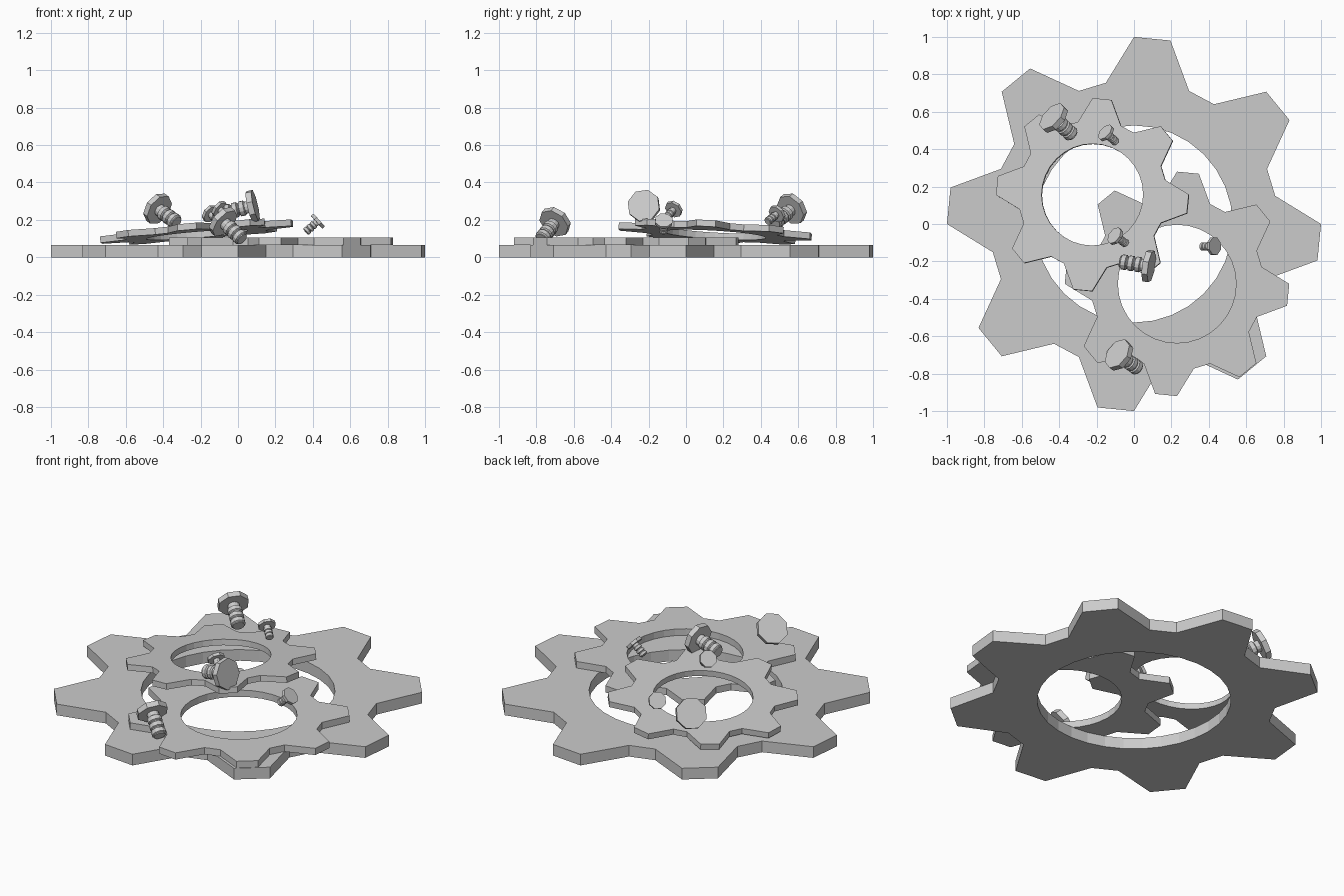
import bpy, bmesh
from math import sin, cos, pi
from mathutils import Vector

if "Cube" in bpy.data.objects:
    bpy.data.objects.remove(bpy.data.objects["Cube"])


def make_object(name, bm):
    bmesh.ops.recalc_face_normals(bm, faces=bm.faces[:])
    mesh = bpy.data.meshes.new(name)
    bm.to_mesh(mesh)
    bm.free()
    ob = bpy.data.objects.new(name, mesh)
    bpy.context.collection.objects.link(ob)
    ob.rotation_mode = 'QUATERNION'
    return ob


def gear(name, location, scale, normal=(0, 0, 1), n=32, root=0.77, hole=0.527, h=0.067):
    """Eight-toothed ring: two outer and two root points per tooth."""
    bm = bmesh.new()
    cols = []
    for k in range(n):
        a = 2 * pi * k / n
        r = 1.0 if k % 4 in (0, 3) else root
        cols.append([bm.verts.new((q * cos(a), q * sin(a), z))
                     for q, z in ((r, 0), (r, h), (hole, h), (hole, 0))])
    for k in range(n):
        a, b = cols[k], cols[(k + 1) % n]
        for i in range(4):
            j = (i + 1) % 4
            bm.faces.new((a[i], b[i], b[j], a[j]))
    ob = make_object(name, bm)
    ob.location = location
    ob.scale = (scale,) * 3
    ob.rotation_quaternion = Vector((0, 0, 1)).rotation_difference(Vector(normal))


def lathe(bm, profile, sides):
    """Closed solid of revolution with flat end caps."""
    rings = [[bm.verts.new((r * cos(2 * pi * (k + .5) / sides),
                            r * sin(2 * pi * (k + .5) / sides), z))
              for k in range(sides)] for r, z in profile]
    for a, b in zip(rings, rings[1:]):
        for k in range(sides):
            m = (k + 1) % sides
            bm.faces.new((a[k], a[m], b[m], b[k]))
    bm.faces.new(rings[0])
    bm.faces.new(rings[-1])


def bolt(name, location, direction, scale):
    bm = bmesh.new()
    # octagonal head
    lathe(bm, [(0.088, 0.016), (0.088, -0.016)], 8)
    # shank with thread ridges
    profile = [(0.033, -0.01), (0.033, -0.04)]
    for i in range(3):
        z = -0.045 - 0.039 * i
        profile += [(0.041, z), (0.041, z - 0.024), (0.033, z - 0.029), (0.033, z - 0.034)]
    lathe(bm, profile, 12)
    ob = make_object(name, bm)
    ob.location = location
    ob.scale = (scale,) * 3
    ob.rotation_quaternion = Vector((0, 0, -1)).rotation_difference(Vector(direction))


# stacked gears
gear("large_gear", (0, 0, 0), 1.0)
gear("middle_gear", (0.23, -0.32, 0.066), 0.6)
gear("tilted_gear", (-0.22, 0.155, 0.12), 0.517, (-0.083, 0.06, 1))

# loose bolts
BOLTS = [
    ("large_bolt_back", (-0.43, 0.567, 0.26), (0.11, -0.10, -0.08), 1.0),
    ("large_bolt_front", (-0.08, -0.70, 0.19), (0.105, -0.075, -0.095), 1.0),
    ("large_bolt_middle", (0.078, -0.225, 0.274), (-0.95, 0.15, -0.22), 1.0),
    ("small_bolt_back", (-0.15, 0.487, 0.233), (0.055, -0.05, -0.042), 0.56),
    ("small_bolt_middle", (-0.10, -0.065, 0.258), (0.05, -0.035, -0.043), 0.56),
    ("small_bolt_right", (0.427, -0.119, 0.193), (-0.7, -0.02, -0.62), 0.56),
]
for b in BOLTS:
    bolt(*b)
